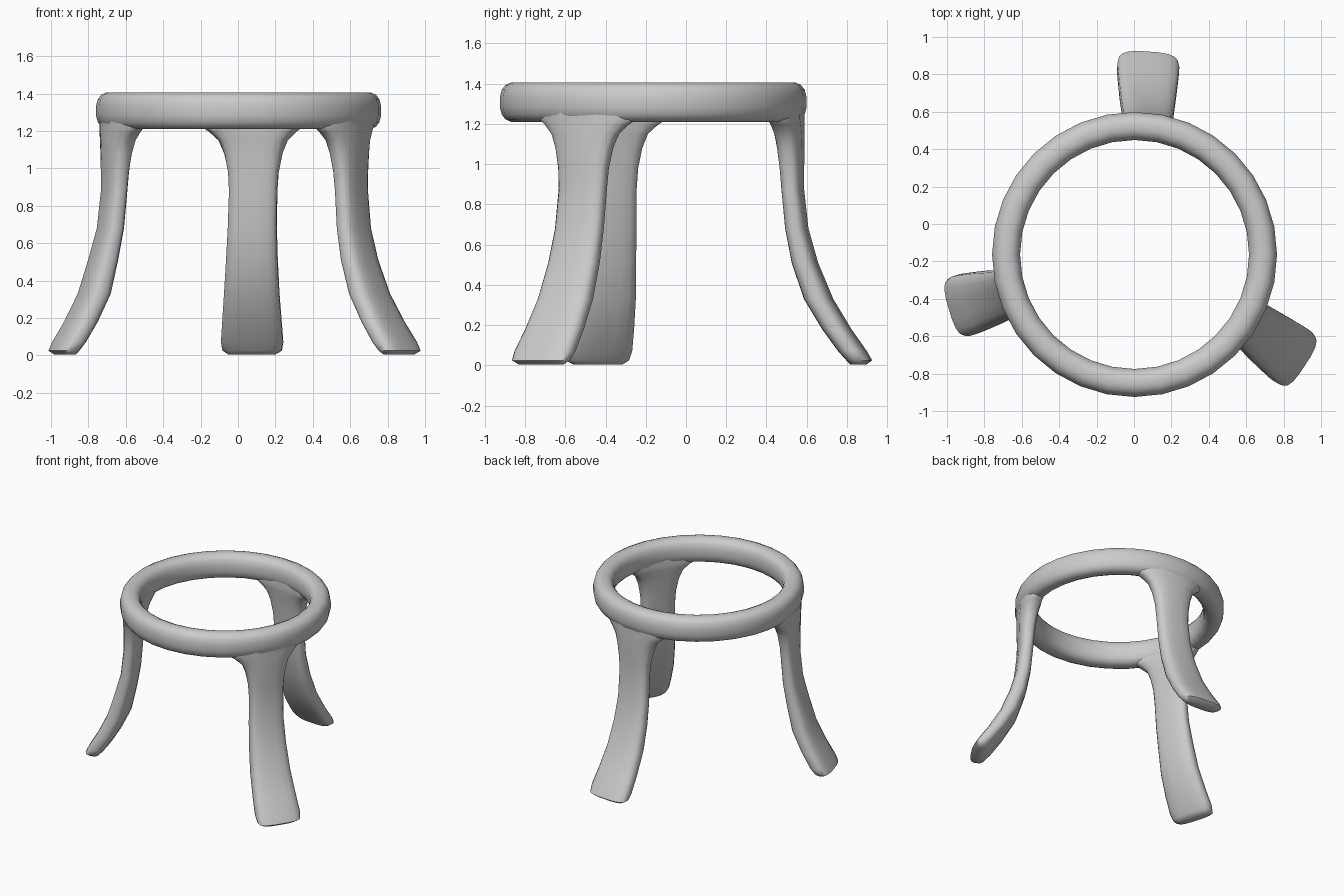
import bpy, bmesh, math

if "Cube" in bpy.data.objects:
    bpy.data.objects.remove(bpy.data.objects["Cube"])

CX, CY = 0.003, -0.163      # centre of the ring


def super_ellipse(n, a, b, power):
    """Rounded-rectangle cross-section points."""
    pts = []
    for i in range(n):
        t = 2 * math.pi * (i + 0.5) / n
        c, s = math.cos(t), math.sin(t)
        pts.append((a * math.copysign(abs(c) ** (2 / power), c),
                    b * math.copysign(abs(s) ** (2 / power), s)))
    return pts


def loft(name, rings, closed):
    """Skin a list of equal-length point rings into one smooth object."""
    bm = bmesh.new()
    loops = [[bm.verts.new(p) for p in ring] for ring in rings]
    n = len(loops[0])
    for k in range(len(loops) if closed else len(loops) - 1):
        a, b = loops[k], loops[(k + 1) % len(loops)]
        for i in range(n):
            j = (i + 1) % n
            bm.faces.new((a[i], a[j], b[j], b[i]))
    if not closed:
        bm.faces.new(loops[0])
        bm.faces.new(loops[-1])
    bmesh.ops.recalc_face_normals(bm, faces=bm.faces[:])
    me = bpy.data.meshes.new(name)
    bm.to_mesh(me)
    bm.free()
    ob = bpy.data.objects.new(name, me)
    bpy.context.collection.objects.link(ob)
    bpy.ops.object.select_all(action='DESELECT')
    ob.select_set(True)
    bpy.context.view_layer.objects.active = ob
    bpy.ops.object.shade_smooth_by_angle(angle=math.radians(50))
    return ob


# Seat ring: rounded section swept around the centre
section = super_ellipse(16, 0.076, 0.099, 2.5)
SEG = 32
rings = []
for k in range(SEG):
    a = 2 * math.pi * k / SEG
    rings.append([(CX + (0.687 + u) * math.cos(a), CY + (0.687 + u) * math.sin(a), 1.308 + v)
                  for u, v in section])
loft("seat_ring", rings, True)

# Leg stations: height, inner radius, outer radius, half width
STATIONS = [
    (0.004, 0.985, 1.060, 0.125),
    (0.025, 0.965, 1.088, 0.160),
    (0.070, 0.925, 1.062, 0.168),
    (0.180, 0.845, 0.985, 0.160),
    (0.330, 0.755, 0.895, 0.149),
    (0.510, 0.695, 0.820, 0.139),
    (0.680, 0.663, 0.772, 0.132),
    (0.880, 0.645, 0.750, 0.130),
    (0.980, 0.638, 0.751, 0.136),
    (1.080, 0.629, 0.753, 0.156),
    (1.150, 0.622, 0.754, 0.185),
    (1.195, 0.616, 0.754, 0.235),
    (1.225, 0.616, 0.753, 0.280),
    (1.290, 0.622, 0.753, 0.270),
]


def leg(name, top_deg, foot_deg, reach):
    rings = []
    for z, r0, r1, half in STATIONS:
        f = max(0.0, 1 - z / 0.9)
        ang = math.radians(top_deg + (foot_deg - top_deg) * f)
        r = (r0 + r1) / 2 + reach * max(0.0, 1 - z / 0.5)
        bend = min(1.0, max(0.0, (z - 0.9) / 0.25))   # follow the ring near the top
        ring = []
        for u, v in super_ellipse(16, (r1 - r0) / 2, half, 3):
            t = v / 0.687
            pr = (1 - bend) * (r + u) + bend * (r + u) * math.cos(t)
            pt = (1 - bend) * v + bend * (r + u) * math.sin(t)
            ring.append((CX + pr * math.cos(ang) - pt * math.sin(ang),
                         CY + pr * math.sin(ang) + pt * math.cos(ang), z))
        rings.append(ring)
    loft(name, rings, False)


# Three splayed legs
leg("back_leg", 83.5, 86, 0.0)
leg("left_leg", 197.5, 196.5, -0.055)
leg("right_leg", -30, -33, 0.0)
